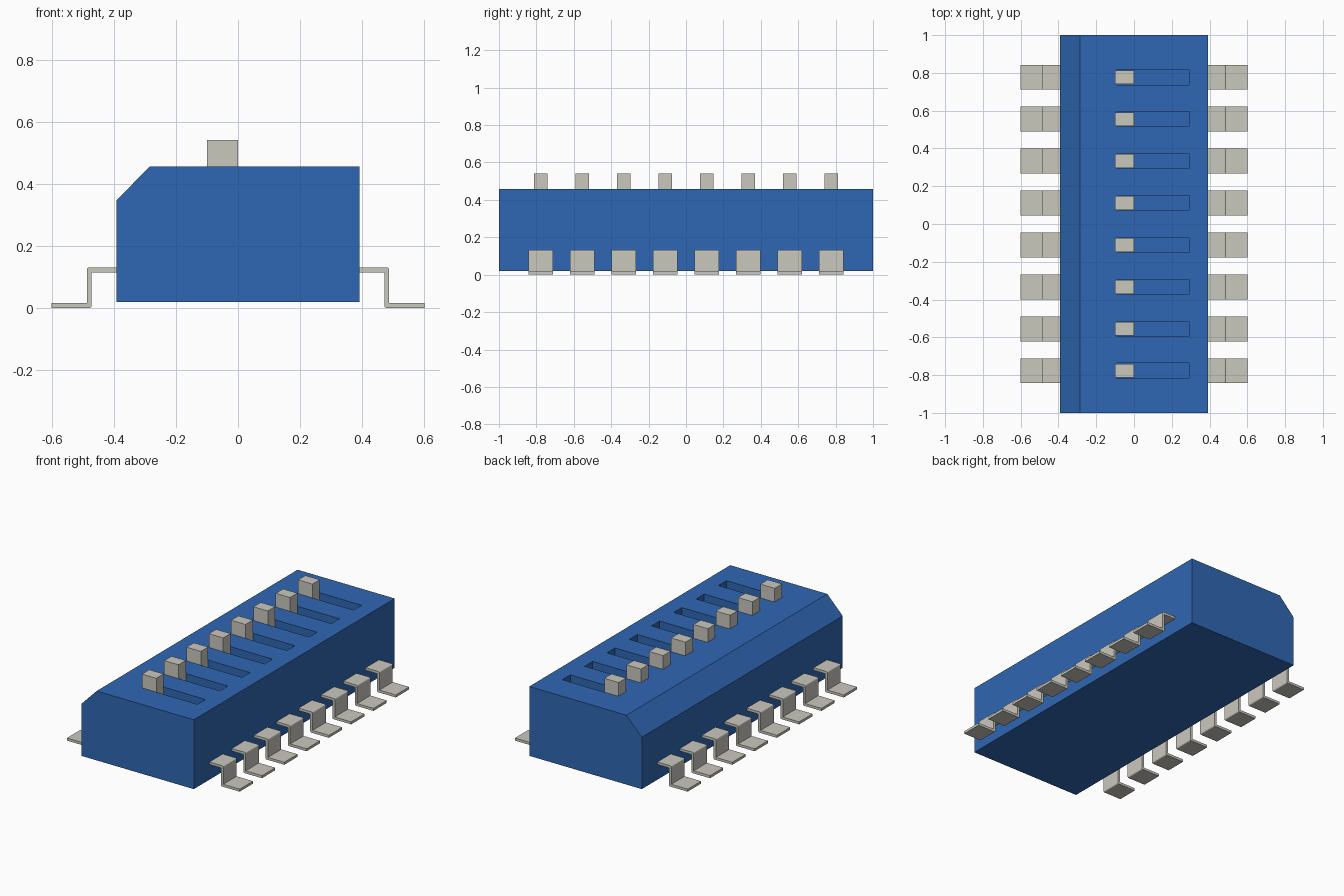
import bpy, bmesh

if "Cube" in bpy.data.objects:
    bpy.data.objects.remove(bpy.data.objects["Cube"], do_unlink=True)

COUNT, PITCH = 8, 0.222
ROWS = [(i - (COUNT - 1) / 2) * PITCH for i in range(COUNT)]
TOP, BASE, HALF = 0.457, 0.02, 0.392
SLOT_FLOOR = TOP - 0.09


def material(name, color):
    mat = bpy.data.materials.new(name)
    mat.use_nodes = True
    mat.diffuse_color = color
    mat.node_tree.nodes["Principled BSDF"].inputs["Base Color"].default_value = color
    return mat


def prism(name, profile, y, width, mat):
    """Extrude an XZ outline along Y, centred on y."""
    bm = bmesh.new()
    face = bm.faces.new([bm.verts.new((x, y - width / 2, z)) for x, z in profile])
    ext = bmesh.ops.extrude_face_region(bm, geom=[face])
    verts = [v for v in ext["geom"] if isinstance(v, bmesh.types.BMVert)]
    bmesh.ops.translate(bm, verts=verts, vec=(0, width, 0))
    bmesh.ops.recalc_face_normals(bm, faces=bm.faces)
    mesh = bpy.data.meshes.new(name)
    bm.to_mesh(mesh)
    bm.free()
    mesh.materials.append(mat)
    obj = bpy.data.objects.new(name, mesh)
    bpy.context.collection.objects.link(obj)
    return obj


def rect(x0, x1, z0, z1):
    return [(x0, z0), (x1, z0), (x1, z1), (x0, z1)]


blue = material("blue plastic", (0.028, 0.136, 0.451, 1))
metal = material("pale grey metal", (0.59, 0.58, 0.515, 1))

# Housing with one chamfered long edge
body = prism("housing", [(-HALF, BASE), (HALF, BASE), (HALF, TOP),
                         (-0.285, TOP), (-HALF, 0.347)], 0, 2.0, blue)

# Slots cut into the top
cutters = []
for y in ROWS:
    cutter = prism("slot_cutter", rect(-0.09, 0.29, SLOT_FLOOR, TOP + 0.1), y, 0.08, blue)
    cutter.hide_render = True
    mod = body.modifiers.new("slot", "BOOLEAN")
    mod.operation, mod.solver, mod.object = "DIFFERENCE", "EXACT", cutter
    cutters.append(cutter)
bpy.context.view_layer.update()
graph = bpy.context.evaluated_depsgraph_get()
cut_mesh = bpy.data.meshes.new_from_object(body.evaluated_get(graph))
body.modifiers.clear()
body.data = cut_mesh
for cutter in cutters:
    bpy.data.objects.remove(cutter, do_unlink=True)

# Switch levers
for i, y in enumerate(ROWS):
    prism(f"lever_{i + 1}", rect(-0.1, 0, SLOT_FLOOR - 0.01, 0.542), y, 0.073, metal)

# Bent leads on both long sides
T = 0.016
LEAD = [(0.38, 0.131), (0.488, 0.131), (0.488, T), (0.602, T), (0.602, 0),
        (0.488 - T, 0), (0.488 - T, 0.131 - T), (0.38, 0.131 - T)]
for side, label in ((1, "left"), (-1, "right")):
    for i, y in enumerate(ROWS):
        lead = prism(f"{label}_lead_{i + 1}", [(side * x, z) for x, z in LEAD], y, 0.132, metal)
        # Round the outer bends
        bm = bmesh.new()
        bm.from_mesh(lead.data)
        bends = []
        for e in bm.edges:
            a, b = e.verts
            corner = (round(abs(a.co.x), 3), round(a.co.z, 3))
            if abs(a.co.y - b.co.y) > 0.1 and corner in ((0.488, 0.131), (0.472, 0.0)):
                bends.append(e)
        bmesh.ops.bevel(bm, geom=bends, offset=0.008, segments=3, profile=0.5, affect="EDGES")
        bm.to_mesh(lead.data)
        bm.free()
